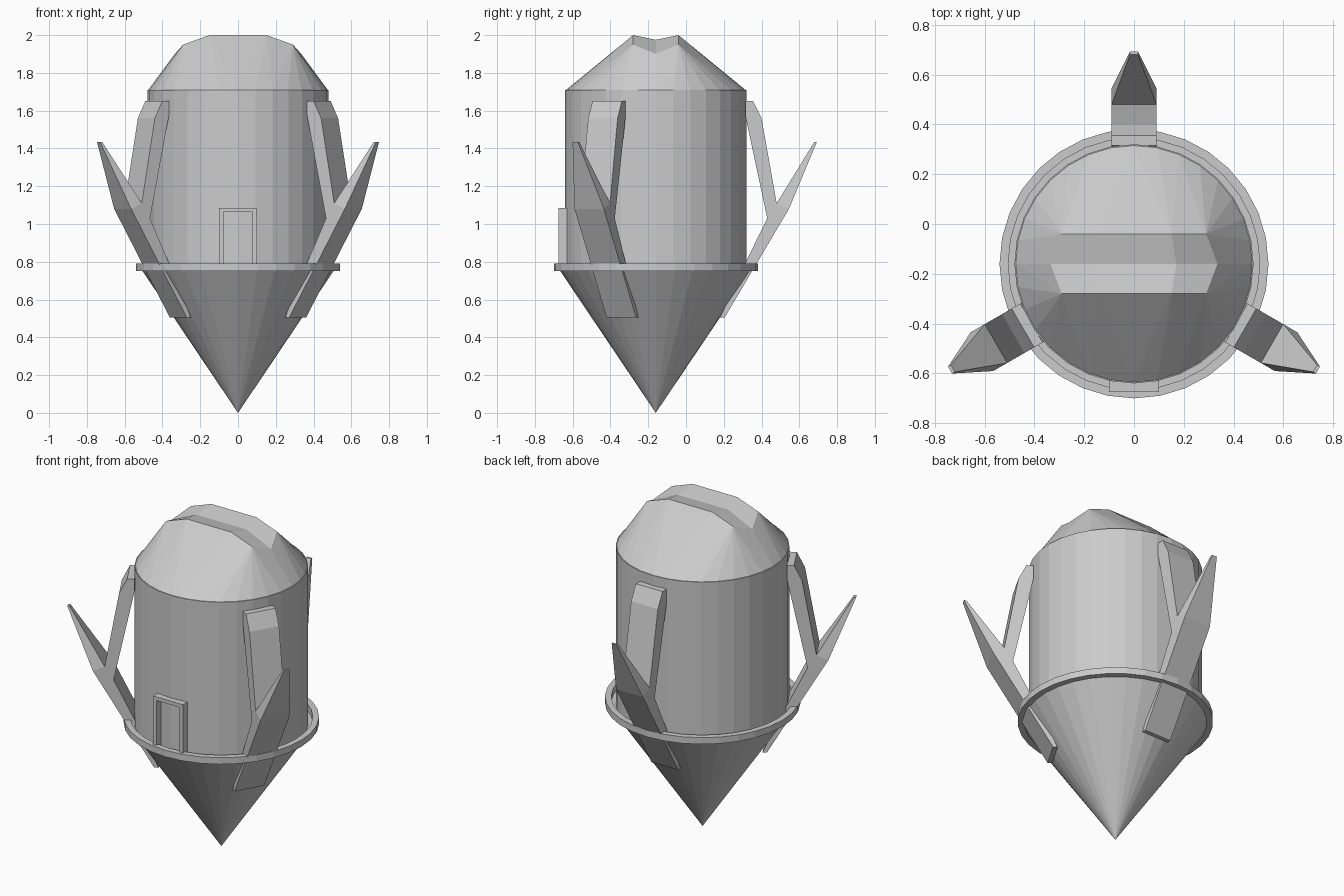
import bpy, bmesh, math
from mathutils import Matrix, Vector

cube = bpy.data.objects.get("Cube")
if cube:
    bpy.data.objects.remove(cube, do_unlink=True)

AXIS_Y = -0.16
SEGMENTS = 32

grey = bpy.data.materials.new("light grey")
grey.use_nodes = True
colour = (0.6, 0.6, 0.6, 1)
grey.diffuse_color = colour
grey.node_tree.nodes["Principled BSDF"].inputs["Base Color"].default_value = colour


def finish(name, bm, turn=0.0):
    """Turn a bmesh into an object standing on the main axis."""
    bmesh.ops.recalc_face_normals(bm, faces=bm.faces)
    mesh = bpy.data.meshes.new(name)
    bm.to_mesh(mesh)
    bm.free()
    mesh.materials.append(grey)
    obj = bpy.data.objects.new(name, mesh)
    bpy.context.collection.objects.link(obj)
    mesh.transform(Matrix.Translation((0, AXIS_Y, 0)) @ Matrix.Rotation(turn, 4, 'Z'))
    return obj


def lathe(name, profile, closed=False):
    """Spin (radius, z) points around the main axis."""
    bm = bmesh.new()
    verts = [bm.verts.new((r, 0, z)) for r, z in profile]
    edges = [bm.edges.new(p) for p in zip(verts, verts[1:])]
    if closed:
        edges.append(bm.edges.new((verts[-1], verts[0])))
    bmesh.ops.spin(bm, geom=verts + edges, cent=(0, 0, 0), axis=(0, 0, 1),
                   angle=math.tau, steps=SEGMENTS)
    bmesh.ops.remove_doubles(bm, verts=bm.verts, dist=0.0005)
    return finish(name, bm)


# Main tower, pointed base and raised balcony rim
lathe("tower_wall", [(0.48, 0.75), (0.48, 1.71), (0.46, 1.71)])
lathe("pointed_base", [(0, 0), (0.505, 0.75), (0.47, 0.75)])
lathe("balcony_rim", [(0.505, 0.75), (0.54, 0.75), (0.54, 0.79), (0.505, 0.79)], True)


# Roof: hull from the wall circle to two ridges, with a V groove between them
def make_roof():
    bm = bmesh.new()
    for i in range(SEGMENTS):
        a = math.tau * i / SEGMENTS
        bm.verts.new((0.475 * math.cos(a), 0.475 * math.sin(a), 1.71))
    ridge = [(-0.29, 1.95), (-0.15, 2.0), (0.15, 2.0), (0.29, 1.95)]
    valley = [(-0.335, 1.9), (-0.17, 1.975), (0.17, 1.975), (0.335, 1.9)]
    front = [bm.verts.new((x, -0.12, z)) for x, z in ridge]
    back = [bm.verts.new((x, 0.12, z)) for x, z in ridge]
    ends = [bm.verts.new((x, 0, z)) for x, z in (valley[0], valley[-1])]
    bmesh.ops.convex_hull(bm, input=bm.verts)
    top = set(front + back + ends)
    bmesh.ops.delete(bm, geom=[f for f in bm.faces if set(f.verts) <= top],
                     context='FACES')
    middle = [bm.verts.new((x, 0, z)) for x, z in valley[1:-1]]
    groove = [ends[0], *middle, ends[1]]
    for side in (front, back):
        for i in range(3):
            bm.faces.new((side[i], side[i + 1], groove[i + 1], groove[i]))
    finish("grooved_roof", bm)


make_roof()


# Door frame: an arch-shaped strip standing on the balcony
def make_door_frame():
    bm = bmesh.new()
    outer = [(-0.1, 0.75), (-0.1, 1.085), (0.1, 1.085), (0.1, 0.75)]
    inner = [(-0.077, 0.75), (-0.077, 1.063), (0.077, 1.063), (0.077, 0.75)]
    rings = [[bm.verts.new((x, y, z)) for x, z in loop]
             for loop, y in ((outer, -0.515), (inner, -0.515),
                             (inner, -0.46), (outer, -0.46))]
    for a, b in zip(rings, rings[1:] + rings[:1]):
        for i in range(3):
            bm.faces.new((a[i], a[i + 1], b[i + 1], b[i]))
    for i in (0, 3):
        bm.faces.new([ring[i] for ring in rings])
    finish("door_frame", bm)


make_door_frame()


# Forked fins: a wide strut and a blade that tapers to a narrow tip
def make_fin(name, turn):
    strut = [(0.34, 0.505), (0.365, 0.505), (0.705, 1.08), (0.64, 1.11),
             (0.56, 1.56), (0.515, 1.65), (0.475, 1.65), (0.475, 1.57),
             (0.59, 1.03), (0.477, 0.8)]
    tip = [(0.853, 1.435), (0.84, 1.435)]
    bm = bmesh.new()
    sides = []
    for s in (-1, 1):
        body = [bm.verts.new((r, s * 0.09, z)) for r, z in strut]
        point = [bm.verts.new((r, s * 0.016, z)) for r, z in tip]
        bm.faces.new(body)
        bm.faces.new((body[2], point[0], point[1], body[3]))
        sides.append(body[:3] + point + body[3:])
    a, b = sides
    for i in range(len(a)):
        j = (i + 1) % len(a)
        bm.faces.new((a[i], a[j], b[j], b[i]))
    finish(name, bm, math.radians(turn))


for name, turn in (("back_fin", 90), ("front_right_fin", 210), ("front_left_fin", 330)):
    make_fin(name, turn)
